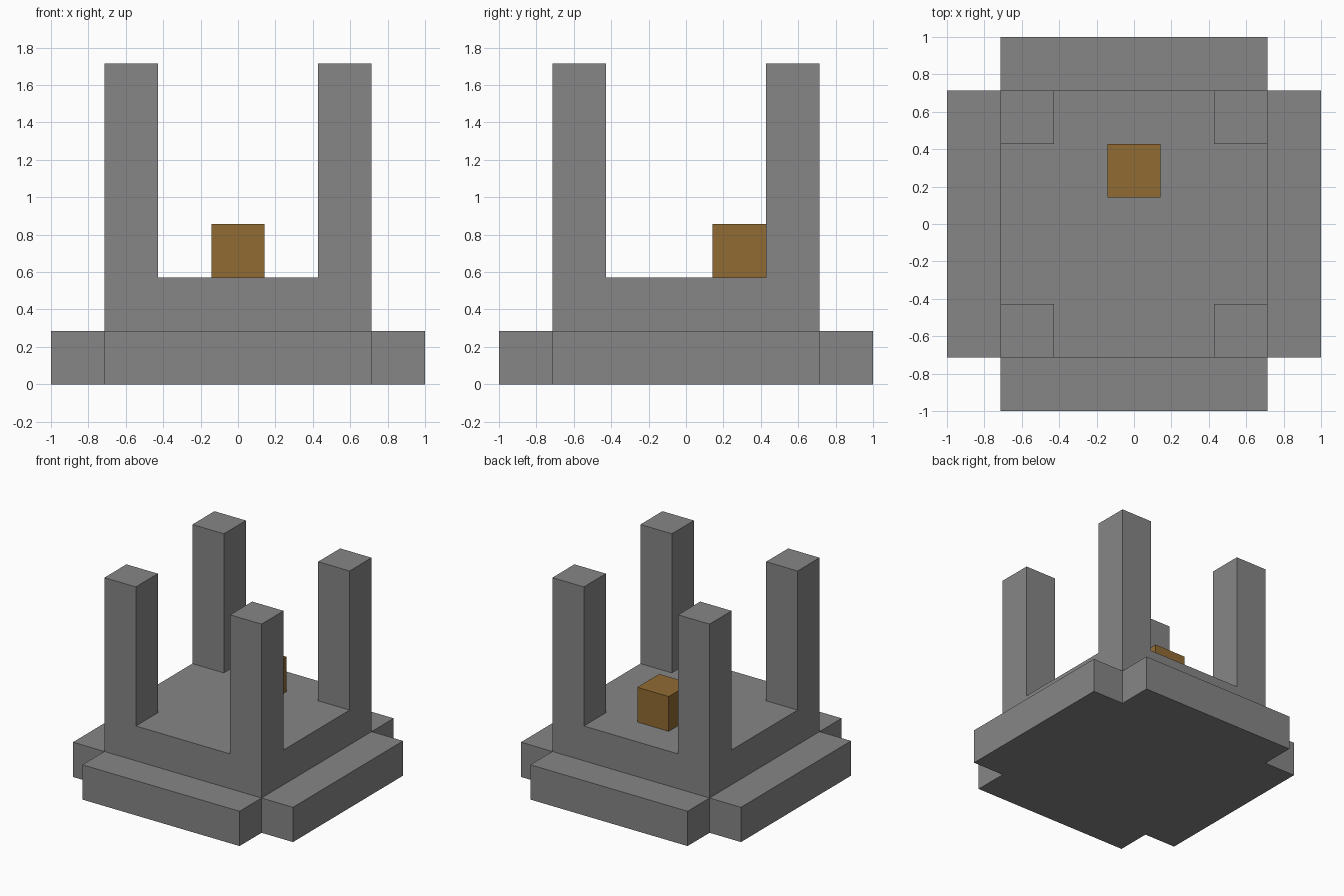
import bpy
from mathutils import Vector

cube = bpy.data.objects.get("Cube")
if cube:
    bpy.data.objects.remove(cube, do_unlink=True)

U = 2 / 7  # the whole model sits on a grid of seven equal blocks


def make_material(name, rgb):
    mat = bpy.data.materials.new(name)
    mat.use_nodes = True
    mat.diffuse_color = (*rgb, 1)
    mat.node_tree.nodes["Principled BSDF"].inputs["Base Color"].default_value = (*rgb, 1)
    return mat


def block(name, size, base, mat):
    """Box measured in blocks; base is the centre of its underside."""
    bpy.ops.mesh.primitive_cube_add(size=1)
    obj = bpy.context.object
    obj.name = obj.data.name = name
    size, base = Vector(size) * U, Vector(base) * U
    for v in obj.data.vertices:
        v.co = v.co * size + Vector((0, 0, size.z / 2))
    obj.location = base
    obj.data.materials.append(mat)
    return obj


stone = make_material("grey stone", (0.24, 0.24, 0.24))
wood = make_material("brown wood", (0.28, 0.145, 0.033))

# Raised square platform
block("platform", (5, 5, 2), (0, 0, 0), stone)

# Low step along each side
for side, s in (("left", 1), ("right", -1)):
    block(side + "_step", (1, 5, 1), (3 * s, 0, 0), stone)
for side, s in (("back", 1), ("front", -1)):
    block(side + "_step", (5, 1, 1), (0, 3 * s, 0), stone)

# Pillar on each corner
for depth, y in (("front", -2), ("back", 2)):
    for side, x in (("left", 2), ("right", -2)):
        block(f"{depth}_{side}_pillar", (1, 1, 4), (x, y, 2), stone)

# Wooden chest towards the back
block("chest", (1, 1, 1), (0, 1, 2), wood)
